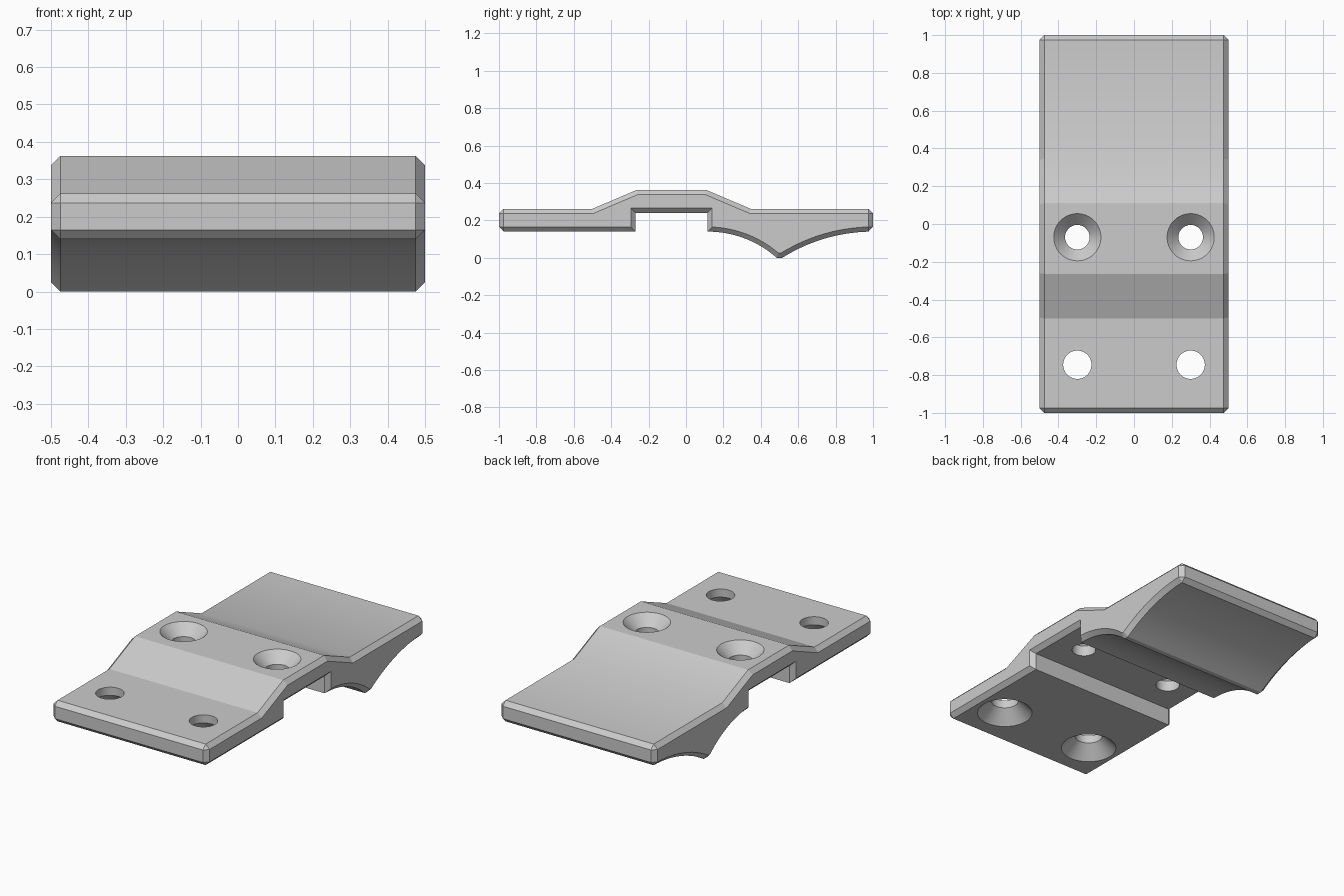
import bpy
import bmesh
from math import sqrt, radians, cos, sin, pi
from mathutils import Vector

if "Cube" in bpy.data.objects:
    bpy.data.objects.remove(bpy.data.objects["Cube"])

HALF_W, CH = 0.5, 0.025
TOP, RAISED, BOTTOM = 0.262, 0.362, 0.14

steel = bpy.data.materials.new("plain grey")
steel.use_nodes = True
grey = (0.6, 0.6, 0.6, 1)
steel.diffuse_color = grey
steel.node_tree.nodes["Principled BSDF"].inputs["Base Color"].default_value = grey


def scallop(y_flat, y_tip, steps=16):
    """Arc that is level at y_flat and drops to the tip of the claw."""
    run, drop = y_tip - y_flat, BOTTOM
    r = (run * run + drop * drop) / (2 * drop)
    pts = []
    for i in range(steps + 1):
        d = run * i / steps
        pts.append((y_flat + d, BOTTOM - r + sqrt(r * r - d * d)))
    return pts


def inset(pts, d):
    """Mitred inward offset of a counter-clockwise outline."""
    out = []
    for i, p in enumerate(pts):
        a = (p - pts[i - 1]).normalized()
        b = (pts[(i + 1) % len(pts)] - p).normalized()
        na, nb = Vector((-a.y, a.x)), Vector((-b.y, b.x))
        out.append(p + (na + nb) * d / (1 + na.dot(nb)))
    return out


def new_object(name, bm):
    mesh = bpy.data.meshes.new(name)
    bm.to_mesh(mesh)
    bm.free()
    obj = bpy.data.objects.new(name, mesh)
    bpy.context.collection.objects.link(obj)
    return obj


# Side outline of the plate, counter-clockwise in y and z
outline = [(-1, BOTTOM), (-0.27, BOTTOM), (-0.27, 0.24), (0.115, 0.24)]
outline += scallop(0.115, 0.485)
outline += scallop(1.0, 0.515)[::-1]
outline += [(1, TOP), (0.345, TOP), (0.11, RAISED), (-0.265, RAISED),
            (-0.5, TOP), (-1, TOP)]
outline = [Vector(p) for p in outline]

# Full section with its end corners cut, and the smaller section at the sides
section, side = [], []
for i, (p, q) in enumerate(zip(outline, inset(outline, CH))):
    if abs(p.x) > 0.999:
        before = (outline[i - 1] - p).normalized()
        after = (outline[(i + 1) % len(outline)] - p).normalized()
        section += [p + before * CH, p + after * CH]
        side += [q, q]
    else:
        section.append(p)
        side.append(q)

# Bottom corner at the back: drop the arc point that the cut passes
bm = bmesh.new()
rings = []
for x, pts in ((-HALF_W, side), (CH - HALF_W, section),
               (HALF_W - CH, section), (HALF_W, side)):
    rings.append([bm.verts.new((x, p.x, p.y)) for p in pts])
n = len(section)
for r, s in zip(rings, rings[1:]):
    for i in range(n):
        j = (i + 1) % n
        bm.faces.new((r[i], r[j], s[j], s[i]))
bm.faces.new(rings[0])
bm.faces.new(rings[-1])
bmesh.ops.remove_doubles(bm, verts=bm.verts, dist=0.0002)
bmesh.ops.recalc_face_normals(bm, faces=bm.faces)
plate = new_object("clamp_plate", bm)
plate.data.materials.append(steel)


def hole_cutter(name, x, y, profile, segs=48):
    """Turned cutter from (radius, height) pairs."""
    bm = bmesh.new()
    rings = [[bm.verts.new((x + r * cos(2 * pi * k / segs), y + r * sin(2 * pi * k / segs), z))
              for k in range(segs)] for r, z in profile]
    for a, b in zip(rings, rings[1:]):
        for k in range(segs):
            m = (k + 1) % segs
            bm.faces.new((a[k], a[m], b[m], b[k]))
    bm.faces.new(rings[0])
    bm.faces.new(rings[-1])
    bmesh.ops.recalc_face_normals(bm, faces=bm.faces)
    cutter = new_object(name, bm)
    cutter.data.materials.append(steel)
    cutter.hide_render = True
    return cutter


# Screw holes: sunk from above in the raised part, from below at the front
cutters = []
for label, x in (("left", 0.3), ("right", -0.3)):
    cutters.append(hole_cutter(label + "_middle_hole", x, -0.07, [
        (0.065, 0.1), (0.065, RAISED - 0.06), (0.125, RAISED), (0.125, 0.5)]))
    cutters.append(hole_cutter(label + "_front_hole", x, -0.745, [
        (0.15, 0.0), (0.15, BOTTOM), (0.075, BOTTOM + 0.075), (0.075, 0.5)]))

bpy.context.view_layer.objects.active = plate
for cutter in cutters:
    cut = plate.modifiers.new(cutter.name, 'BOOLEAN')
    cut.operation = 'DIFFERENCE'
    cut.solver = 'EXACT'
    cut.object = cutter
    bpy.ops.object.modifier_apply(modifier=cut.name)
    bpy.data.objects.remove(cutter)

# Smooth the arcs, the holes and the rear ramp foot; keep other edges crisp
bm = bmesh.new()
bm.from_mesh(plate.data)
for f in bm.faces:
    f.smooth = True
for e in bm.edges:
    ramp_foot = all(abs(v.co.y - 0.345) < 0.001 and v.co.z > TOP - 0.001 for v in e.verts)
    e.smooth = ramp_foot or e.calc_face_angle(0) < radians(15)
bm.to_mesh(plate.data)
bm.free()
